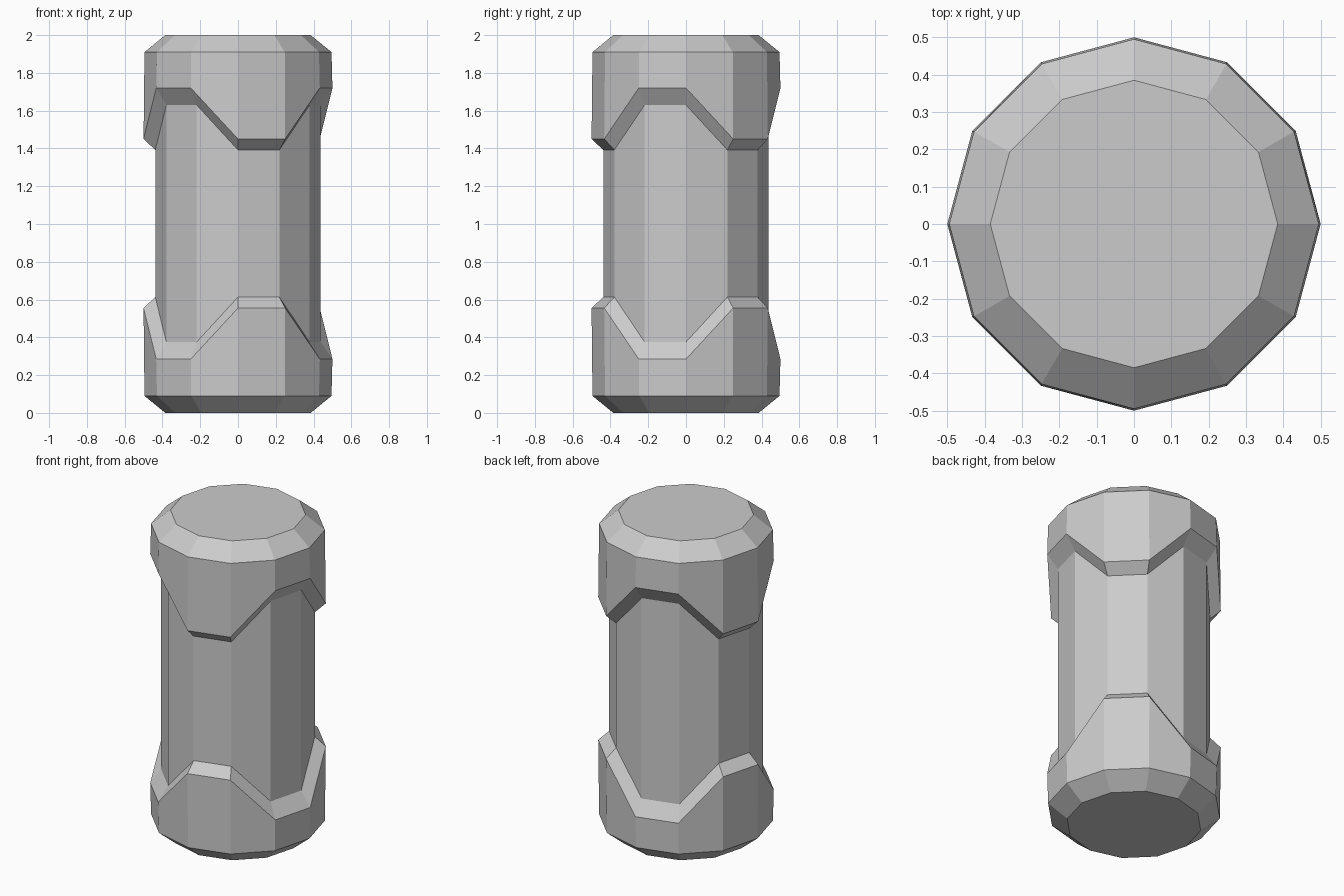
import bpy, bmesh
from math import cos, sin, radians

if "Cube" in bpy.data.objects:
    bpy.data.objects.remove(bpy.data.objects["Cube"])

SIDES = 12
# Each ring: radius, height at the recesses, height at the teeth
RINGS = [
    (0.385, 0.00, 0.00),    # base
    (0.495, 0.09, 0.09),    # base chamfer
    (0.500, 0.285, 0.555),  # lower toothed rim
    (0.438, 0.375, 0.613),  # lower rim bevel, meeting the shaft
    (0.438, 1.63, 1.392),   # shaft top, meeting the upper bevel
    (0.500, 1.72, 1.45),    # upper toothed rim
    (0.495, 1.91, 1.91),    # top chamfer
    (0.385, 2.00, 2.00),    # top
]


def is_tooth(i):
    # Two tooth corners then two recess corners, three times around
    return i % 4 in (1, 2)


def loft(name, rings):
    bm = bmesh.new()
    loops = []
    for r, recess, tooth in rings:
        loops.append([bm.verts.new((r * cos(radians(30 * i)), r * sin(radians(30 * i)),
                                    tooth if is_tooth(i) else recess))
                      for i in range(SIDES)])
    for a, b in zip(loops, loops[1:]):
        for i in range(SIDES):
            j = (i + 1) % SIDES
            bm.faces.new((a[i], a[j], b[j], b[i]))
    # Flat ends
    bm.faces.new(loops[0][::-1])
    bm.faces.new(loops[-1])
    bmesh.ops.recalc_face_normals(bm, faces=bm.faces)
    mesh = bpy.data.meshes.new(name)
    bm.to_mesh(mesh)
    bm.free()
    obj = bpy.data.objects.new(name, mesh)
    bpy.context.collection.objects.link(obj)
    return obj


# Shaft with two toothed end caps, as one watertight solid
loft("capped_canister", RINGS)
